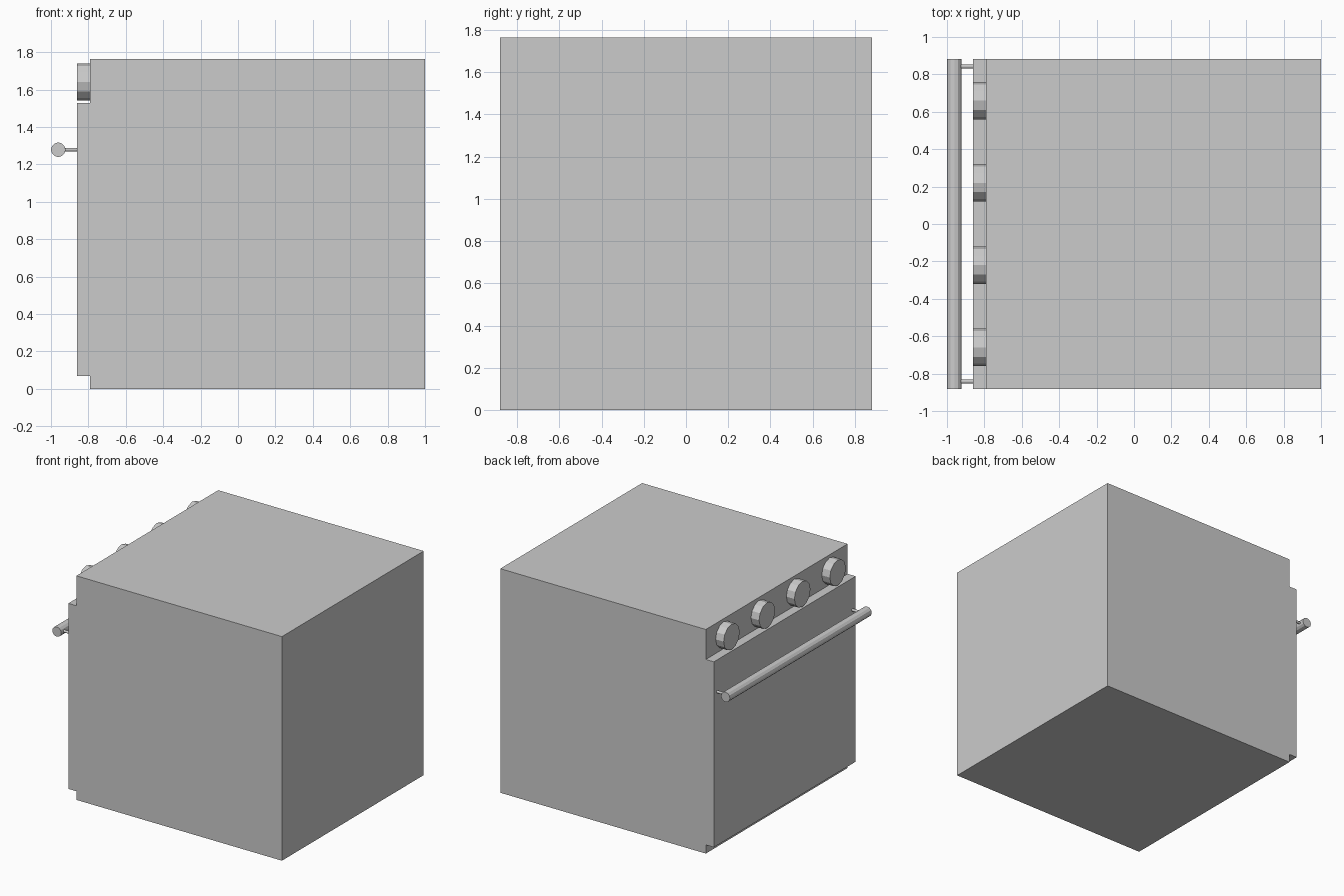
import bpy
from math import pi

if "Cube" in bpy.data.objects:
    bpy.data.objects.remove(bpy.data.objects["Cube"])


def box(name, lo, hi):
    center = [(a + b) / 2 for a, b in zip(lo, hi)]
    bpy.ops.mesh.primitive_cube_add(size=1, location=center)
    ob = bpy.context.object
    ob.name = name
    ob.scale = [b - a for a, b in zip(lo, hi)]
    bpy.ops.object.transform_apply(location=False, rotation=False, scale=True)
    return ob


def cylinder(name, center, radius, length, axis, sides=12):
    rot = (0, pi / 2, 0) if axis == "x" else (pi / 2, 0, 0)
    bpy.ops.mesh.primitive_cylinder_add(vertices=sides, radius=radius, depth=length,
                                        location=center, rotation=rot)
    ob = bpy.context.object
    ob.name = name
    return ob


HALF_W = 0.882
FACE_X = -0.79   # front of the oven body
DOOR_X = -0.86   # front of the door

# Oven body and door slab
box("oven_body", (FACE_X, -HALF_W, 0), (1, HALF_W, 1.764))
box("oven_door", (DOOR_X, -HALF_W, 0.068), (FACE_X, HALF_W, 1.528))

# Row of control knobs above the door
for i in range(4):
    y = -0.66 + 0.44 * i
    cylinder(f"knob_{i + 1}", ((DOOR_X + FACE_X) / 2, y, 1.64), 0.1, FACE_X - DOOR_X, "x")

# Door handle bar with a thin standoff at each end
cylinder("handle_bar", (-0.961, 0, 1.278), 0.039, 2 * HALF_W, "y")
for side, label in ((-1, "a"), (1, "b")):
    cylinder(f"handle_standoff_{label}", (-0.9, 0.842 * side, 1.278), 0.01, 0.09, "x")
